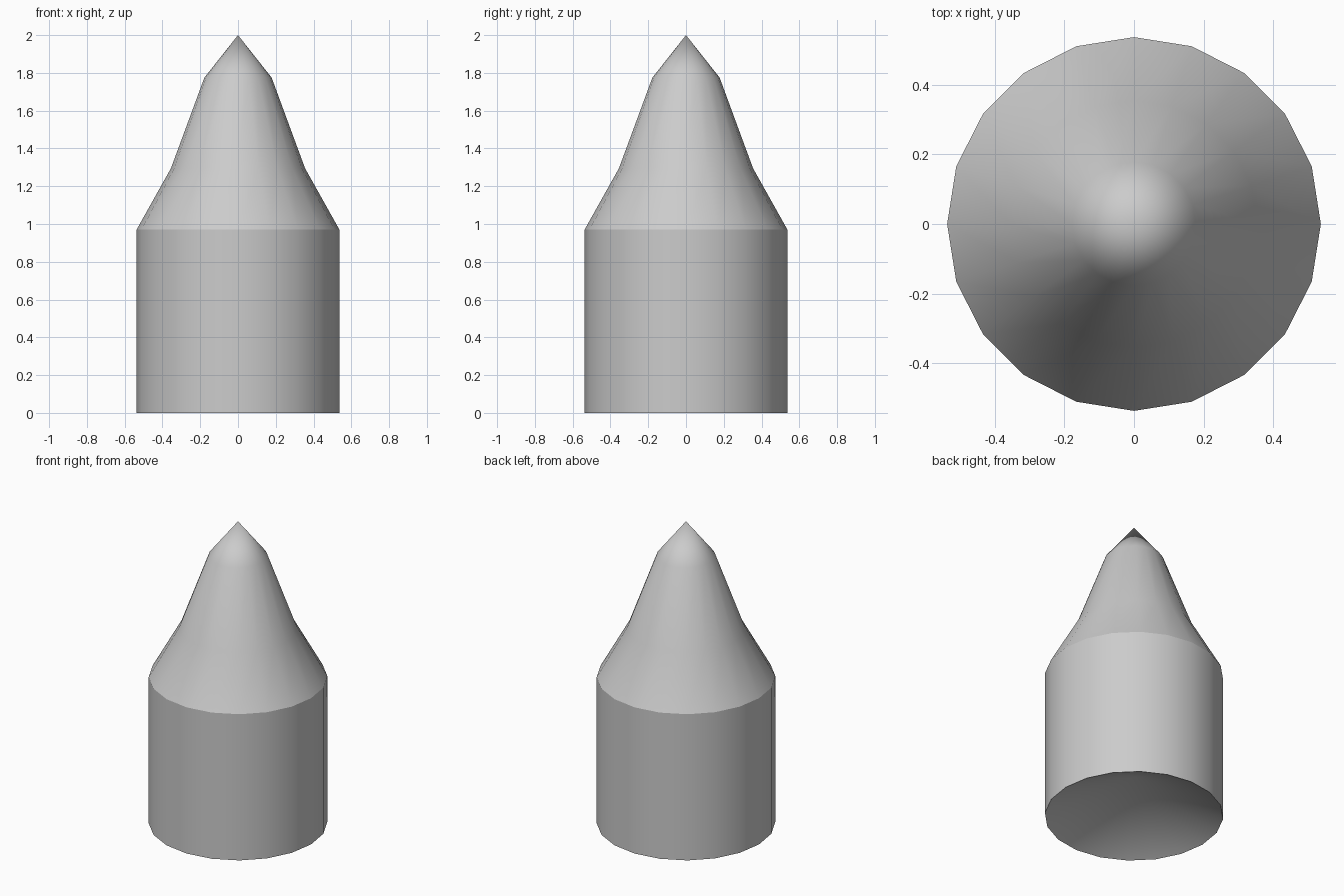
import bpy, bmesh, math

if "Cube" in bpy.data.objects:
    bpy.data.objects.remove(bpy.data.objects["Cube"])

SIDES = 20


def lathe(name, profile):
    """Revolve (radius, z) points about z; radius 0 makes a single pole."""
    bm = bmesh.new()
    rings = []
    for r, z in profile:
        if r == 0:
            rings.append([bm.verts.new((0, 0, z))] * SIDES)
        else:
            rings.append([bm.verts.new((r * math.cos(math.tau * i / SIDES),
                                        r * math.sin(math.tau * i / SIDES), z))
                          for i in range(SIDES)])
    for low, high in zip(rings, rings[1:]):
        for i in range(SIDES):
            j = (i + 1) % SIDES
            corners = dict.fromkeys((low[i], low[j], high[j], high[i]))
            bm.faces.new(list(corners))
    bmesh.ops.recalc_face_normals(bm, faces=bm.faces)
    mesh = bpy.data.meshes.new(name)
    bm.to_mesh(mesh)
    bm.free()
    obj = bpy.data.objects.new(name, mesh)
    bpy.context.collection.objects.link(obj)
    bpy.ops.object.select_all(action='DESELECT')
    obj.select_set(True)
    bpy.context.view_layer.objects.active = obj
    # Keeps the shoulder and base rim crisp, smooths the rest
    bpy.ops.object.shade_smooth_by_angle(angle=math.radians(25))
    return obj


# Hollow conical base, straight body, tapered nose and pointed tip
lathe("pointed_slug", [(0, 0.27), (0.537, 0), (0.537, 0.97),
                       (0.355, 1.295), (0.178, 1.775), (0, 2.0)])
